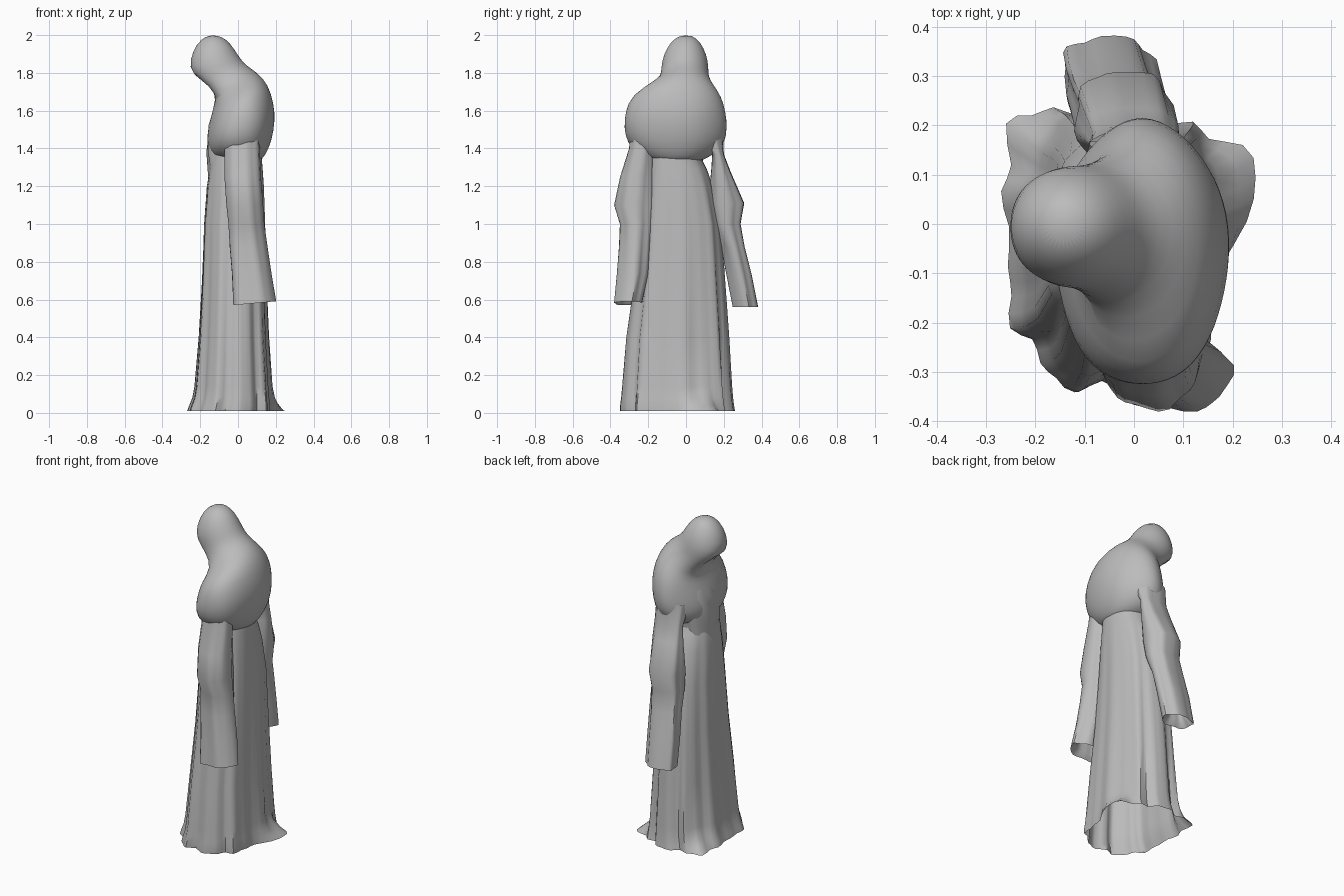
import bpy, bmesh, math

default_cube = bpy.data.objects.get("Cube")
if default_cube:
    bpy.data.objects.remove(default_cube, do_unlink=True)

# One plain cloth colour for the whole figure
cloth = bpy.data.materials.new("grey cloth")
cloth.use_nodes = True
CLOTH_COLOUR = (0.5, 0.5, 0.5, 1)
cloth.diffuse_color = CLOTH_COLOUR
shader = next(n for n in cloth.node_tree.nodes if n.type == 'BSDF_PRINCIPLED')
shader.inputs["Base Color"].default_value = CLOTH_COLOUR
shader.inputs["Roughness"].default_value = 0.9


def soft_power(value, power):
    """Signed power, turns an ellipse into a rounded box."""
    return math.copysign(abs(value) ** power, value)


def bump(angle, centre, width):
    """Smooth hill around one angle."""
    offset = (angle - centre + math.pi) % math.tau - math.pi
    return math.exp(-(offset / width) ** 2)


def level(z, front, back, right, left):
    """Horizontal section at one height."""
    return front, z, back, z, right, left


def loft(name, sections, segments, shape, power=1.0, cap_start=False, cap_end=False, smooth=0):
    """Skin a row of rings, each set by a front point, a back point and a y range."""
    bm = bmesh.new()
    rings = []
    for front, front_z, back, back_z, right, left in sections:
        ring = []
        for i in range(segments):
            angle = math.tau * i / segments
            u = soft_power(math.cos(angle), power)
            v = soft_power(math.sin(angle), power)
            x = (front + back) / 2 + u * (back - front) / 2
            y = (right + left) / 2 + v * (left - right) / 2
            z = (front_z + back_z) / 2 + u * (back_z - front_z) / 2
            scale, push = shape(angle, z)
            x = (front + back) / 2 + (x - (front + back) / 2) * scale + push
            y = (right + left) / 2 + (y - (right + left) / 2) * scale
            ring.append(bm.verts.new((x, y, z)))
        rings.append(ring)
    for lower, upper in zip(rings, rings[1:]):
        for i in range(segments):
            j = (i + 1) % segments
            bm.faces.new((lower[i], lower[j], upper[j], upper[i]))
    if cap_start:
        bm.faces.new(rings[0])
    if cap_end:
        bm.faces.new(rings[-1])
    bmesh.ops.recalc_face_normals(bm, faces=bm.faces[:])
    mesh = bpy.data.meshes.new(name)
    bm.to_mesh(mesh)
    bm.free()
    mesh.materials.append(cloth)
    obj = bpy.data.objects.new(name, mesh)
    bpy.context.collection.objects.link(obj)
    bpy.ops.object.select_all(action='DESELECT')
    obj.select_set(True)
    bpy.context.view_layer.objects.active = obj
    bpy.ops.object.shade_smooth_by_angle(angle=math.radians(50))
    if smooth:
        modifier = obj.modifiers.new("soften", 'SUBSURF')
        modifier.levels = modifier.render_levels = smooth
    return obj


# Robe: hanging folds that fade upwards, with cloth trailing at the hem
def robe_shape(angle, z):
    fade = max(0.0, 1 - z / 1.3)
    folds = 0.6 * math.sin(9 * angle + 0.8) + 0.4 * math.sin(16 * angle + z)
    hem = max(0.0, 1 - z / 0.12) ** 1.5
    trail = 0.48 * bump(angle, 0.36, 0.26) + 0.28 * bump(angle, 2.45, 0.22)
    return 1 + 0.075 * fade ** 0.6 * folds + hem * trail, 0


robe_sections = [
    level(0.01, -.26, .18, -.34, .25),
    level(0.04, -.25, .18, -.34, .245),
    level(0.08, -.235, .175, -.335, .24),
    level(0.14, -.225, .17, -.33, .235),
    level(0.40, -.205, .155, -.31, .22),
    level(0.70, -.19, .145, -.27, .2),
    level(1.00, -.18, .14, -.24, .18),
    level(1.20, -.165, .135, -.22, .14),
    level(1.29, -.15, .13, -.21, .11),
    level(1.36, -.135, .125, -.2, .075),
    level(1.45, -.12, .12, -.18, .07),
]
loft("robe", robe_sections, 64, robe_shape, power=0.85)


# Hood and shoulder cape in one bent loft, with a hollow under the hood brim
def cape_shape(angle, z):
    face = bump(angle, math.pi, 0.6)
    hollow = 0.09 * face * math.exp(-((z - 1.72) / 0.045) ** 2)
    chest_fold = 0.02 * math.sin(5 * angle) * math.exp(-((z - 1.5) / 0.1) ** 2)
    return 1 + chest_fold, hollow


cape_sections = [
    (-.165, 1.998, -.115, 2.0, -.03, .03),
    (-.222, 1.955, -.06, 1.98, -.08, .075),
    (-.255, 1.87, -.015, 1.92, -.12, .11),
    (-.262, 1.79, .015, 1.87, -.132, .12),
    (-.205, 1.72, .05, 1.835, -.132, .118),
    (-.13, 1.65, .105, 1.8, -.18, .145),
    (-.135, 1.6, .16, 1.74, -.295, .19),
    (-.15, 1.54, .19, 1.64, -.325, .21),
    (-.165, 1.47, .198, 1.55, -.335, .215),
    (-.16, 1.41, .18, 1.44, -.315, .205),
    (-.145, 1.37, .145, 1.36, -.25, .15),
    (-.1, 1.33, .1, 1.31, -.15, .05),
]
loft("hood_and_cape", cape_sections, 32, cape_shape, cap_start=True, cap_end=True, smooth=1)


# Wide hanging sleeves with a few long creases and a turned-in cuff
def sleeve_shape(angle, z):
    fade = min(1.0, max(0.0, (1.45 - z) / 0.6))
    return 1 + 0.07 * fade * math.sin(5 * angle + 2 * z) + 0.03 * math.sin(8 * angle), 0


right_sleeve_sections = [
    level(1.52, -.06, .11, -.29, -.12),
    level(1.40, -.07, .115, -.3, -.17),
    level(1.25, -.07, .12, -.345, -.17),
    level(1.10, -.06, .13, -.375, -.17),
    level(1.00, -.05, .135, -.345, -.18),
    level(0.88, -.045, .15, -.35, -.19),
    level(0.74, -.035, .17, -.362, -.2),
    (-.03, 0.57, .195, 0.59, -.378, -.235),
    (0, 0.6, .16, 0.62, -.35, -.26),
    (0.03, 0.8, .13, 0.8, -.31, -.25),
]
left_sleeve_sections = [
    level(1.50, -.1, .1, .05, .195),
    level(1.37, -.09, .09, .14, .2),
    level(1.28, -.1, .09, .135, .235),
    level(1.11, -.12, .08, .12, .31),
    level(1.00, -.12, .07, .14, .29),
    level(0.88, -.13, .06, .19, .31),
    level(0.74, -.14, .05, .215, .345),
    level(0.56, -.145, .04, .25, .38),
    level(0.60, -.11, .01, .28, .35),
    level(0.80, -.08, 0, .25, .31),
]
for name, sections in (("right_sleeve", right_sleeve_sections),
                       ("left_sleeve", left_sleeve_sections)):
    loft(name, sections, 30, sleeve_shape, power=0.85, cap_end=True)


# Crossed cloth on the chest, below the hood
def chest_shape(angle, z):
    return 1 + 0.06 * math.sin(7 * angle + 14 * z), 0


chest_sections = [
    level(1.66, -.11, .02, -.09, .08),
    level(1.52, -.155, .02, -.15, .12),
    level(1.38, -.165, .02, -.17, .1),
    level(1.27, -.155, .02, -.16, .08),
    level(1.12, -.15, .02, -.14, .08),
]
loft("chest_drape", chest_sections, 30, chest_shape)
